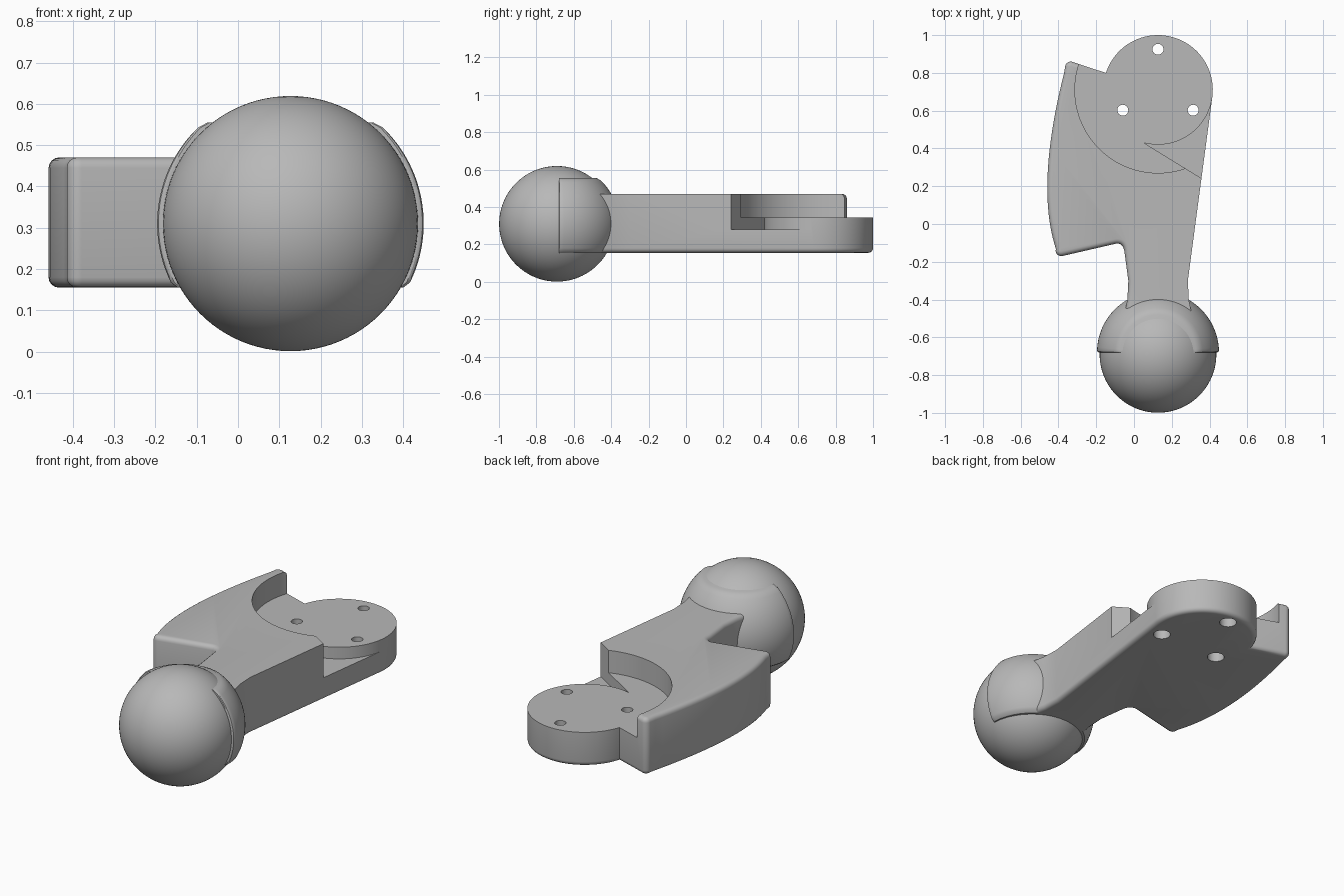
import bpy, bmesh
from math import sin, cos, radians, sqrt

cube = bpy.data.objects.get("Cube")
if cube:
    bpy.data.objects.remove(cube, do_unlink=True)

CX, DISC_Y, BALL_Y, BALL_Z = 0.127, 0.71, -0.69, 0.31
BOTTOM, TOP, DISC_TOP, POCKET_FLOOR = 0.155, 0.47, 0.345, 0.28

grey = bpy.data.materials.new("plain grey")
grey.use_nodes = True
grey.diffuse_color = (0.48, 0.48, 0.48, 1)
grey.node_tree.nodes["Principled BSDF"].inputs["Base Color"].default_value = grey.diffuse_color


def arc(x, y, r, a0, a1, n):
    angles = [radians(a0 + (a1 - a0) * i / n) for i in range(n + 1)]
    return [(x + r * cos(a), y + r * sin(a)) for a in angles]


def curve(p, q, r, n):
    """Quadratic curve from p to r, pulled towards q."""
    ts = [i / n for i in range(n + 1)]
    return [tuple((1 - t) ** 2 * a + 2 * t * (1 - t) * b + t * t * c
                  for a, b, c in zip(p, q, r)) for t in ts]


def finish(bm, name):
    bmesh.ops.recalc_face_normals(bm, faces=bm.faces)
    mesh = bpy.data.meshes.new(name)
    bm.to_mesh(mesh)
    bm.free()
    mesh.materials.append(grey)
    obj = bpy.data.objects.new(name, mesh)
    bpy.context.collection.objects.link(obj)
    return obj


def select_only(obj):
    bpy.ops.object.select_all(action="DESELECT")
    obj.select_set(True)
    bpy.context.view_layer.objects.active = obj


def prism(name, outline, z0, z1, fillet=0, top_from=None):
    """Extruded outline; fillets the bottom rim and the top rim from one index on."""
    bm = bmesh.new()
    low = [bm.verts.new((x, y, z0)) for x, y in outline]
    high = [bm.verts.new((x, y, z1)) for x, y in outline]
    n = len(outline)
    bm.faces.new(low)
    bm.faces.new(high)
    for i in range(n):
        j = (i + 1) % n
        bm.faces.new((low[i], low[j], high[j], high[i]))
    if fillet:
        rim = [bm.edges.get((low[i], low[(i + 1) % n])) for i in range(n)]
        rim += [bm.edges.get((high[i], high[(i + 1) % n])) for i in range(top_from, n)]
        bmesh.ops.recalc_face_normals(bm, faces=bm.faces)
        bmesh.ops.bevel(bm, geom=rim, offset=fillet, offset_type="OFFSET",
                        segments=4, profile=0.5, affect="EDGES")
    return finish(bm, name)


def cut(obj, cutter):
    mod = obj.modifiers.new("cut", "BOOLEAN")
    mod.operation, mod.solver, mod.object = "DIFFERENCE", "EXACT", cutter
    select_only(obj)
    bpy.ops.object.modifier_apply(modifier=mod.name)
    bpy.data.objects.remove(cutter, do_unlink=True)


# Arm: neck, round mounting pad and curved wing in one outline
start = [(-0.05, -0.6), (0.305, -0.6), (0.305, -0.47), (0.29, -0.4), (0.285, -0.3)]
start += arc(CX, DISC_Y, 0.29, -8, 162, 56)
wing_start = len(start) - 1
wing = arc(-0.335, 0.83, 0.03, 72, 168, 8)
wing += curve((-0.37, 0.80), (-0.522, 0.20), (-0.414, -0.13), 24)
wing += arc(-0.385, -0.14, 0.03, 190, 283, 8)
wing += curve((-0.10, -0.105), (-0.057, -0.095), (-0.05, -0.15), 8)
wing += [(-0.03, -0.3), (-0.035, -0.4), (-0.05, -0.47)]
arm = prism("arm", start + wing, BOTTOM, TOP, 0.025, wing_start)

# Round recess above the mounting pad
cut(arm, prism("recess_cutter", arc(CX, DISC_Y, 0.44, 0, 357, 119), DISC_TOP, 0.7))

# Deeper wedge pocket beside the pad
wedge = arc(CX, DISC_Y, 0.29, -105, -8, 32) + [(0.6, 0.67), (0.6, 0.092)]
cut(arm, prism("pocket_cutter", wedge, POCKET_FLOOR, 0.7))

# Three counterbored screw holes
for angle in (90, 210, 330):
    hx = CX + 0.215 * cos(radians(angle))
    hy = DISC_Y + 0.215 * sin(radians(angle))
    cut(arm, prism("hole_cutter", arc(hx, hy, 0.029, 0, 345, 23), 0, 0.6))
    cut(arm, prism("counterbore_cutter", arc(hx, hy, 0.045, 0, 345, 23), 0, 0.25))

# Ball
bpy.ops.mesh.primitive_uv_sphere_add(segments=96, ring_count=48, radius=0.309,
                                     location=(CX, BALL_Y, BALL_Z))
ball = bpy.context.object
ball.name = "ball"
ball.data.materials.append(grey)

# Socket: half-turn spherical band with rounded rims behind the ball
R, RIM = 0.323, 0.01
z_low, z_high = BOTTOM - BALL_Z, 0.555 - BALL_Z
profile = []
for i in range(33):
    z = z_low + (z_high - z_low) * i / 32
    inset = max(0, RIM - min(z - z_low, z_high - z))
    profile.append((sqrt(R * R - z * z) - RIM + sqrt(RIM * RIM - inset * inset), z))
bm = bmesh.new()
rings = []
steps = [(0, 0.97), (0.7, 0.99), (2, 1)] + [(2 + 176 * i / 60, 1) for i in range(1, 60)]
steps += [(178, 1), (179.3, 0.99), (180, 0.97)]
for angle, k in steps:
    a = radians(angle)
    rings.append([bm.verts.new((CX + k * r * cos(a), -0.68 + k * r * sin(a), BALL_Z + z))
                  for r, z in profile])
ends = [bm.verts.new((CX, -0.68, BALL_Z + z)) for z in (z_low, z_high)]
for a, b in zip(rings, rings[1:]):
    for i in range(len(profile) - 1):
        bm.faces.new((a[i], b[i], b[i + 1], a[i + 1]))
    bm.faces.new((a[0], b[0], ends[0]))
    bm.faces.new((a[-1], b[-1], ends[1]))
bm.faces.new([ends[0]] + rings[0] + [ends[1]])
bm.faces.new([ends[0]] + rings[-1] + [ends[1]])
socket = finish(bm, "socket")

# Smooth shading with crisp edges
for obj in (arm, ball, socket):
    select_only(obj)
    bpy.ops.object.shade_smooth_by_angle(angle=radians(32))
